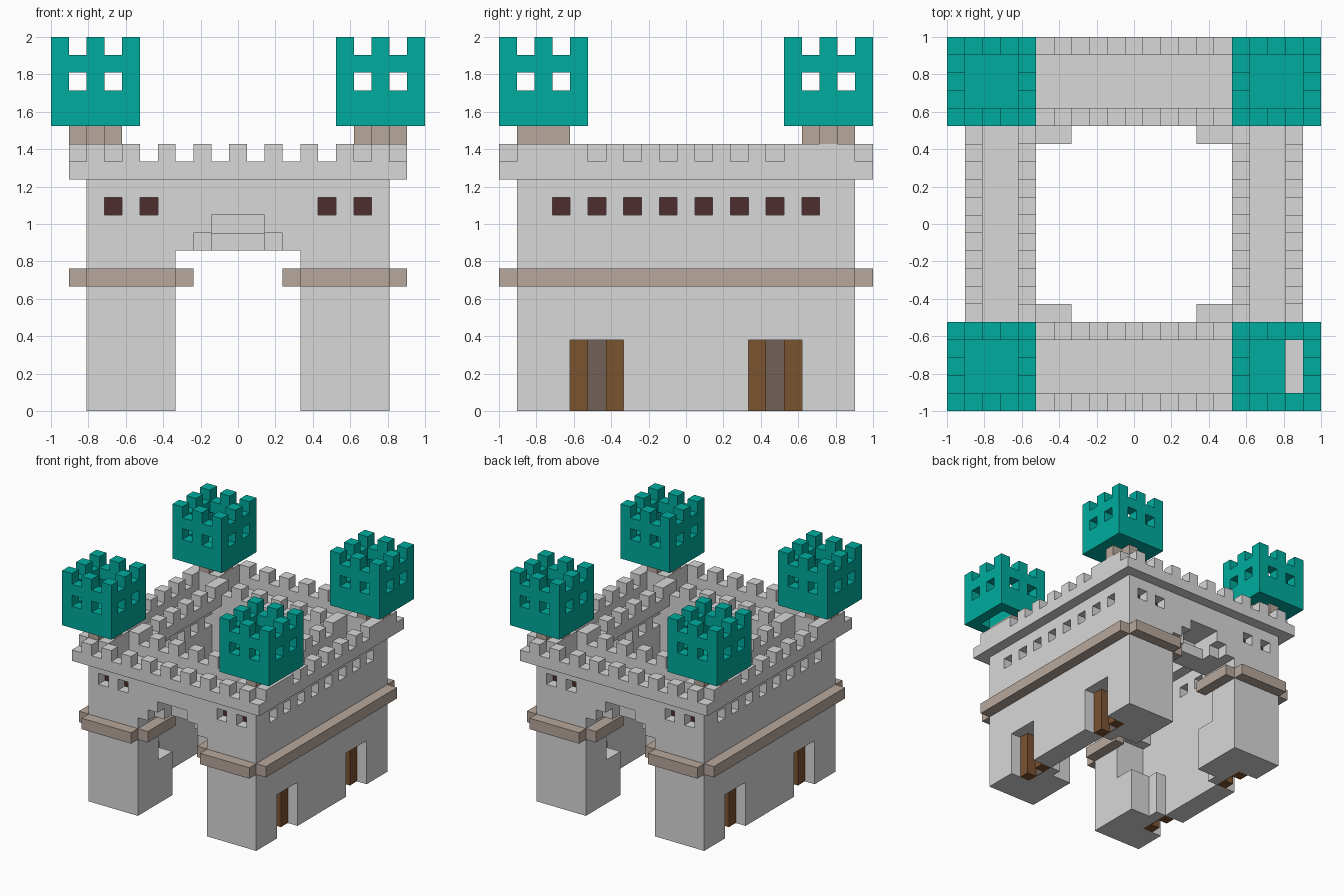
import bpy, bmesh
from mathutils import Vector

cube = bpy.data.objects.get("Cube")
if cube:
    bpy.data.objects.remove(cube, do_unlink=True)

N = 21                 # the castle sits on a 21-step block grid
U = 2 / N


def material(name, rgb):
    lin = [((c / 255 + 0.055) / 1.055) ** 2.4 if c > 10 else c / 255 / 12.92 for c in rgb]
    m = bpy.data.materials.new(name)
    m.use_nodes = True
    m.diffuse_color = (*lin, 1)
    bsdf = m.node_tree.nodes["Principled BSDF"]
    bsdf.inputs["Base Color"].default_value = (*lin, 1)
    bsdf.inputs["Roughness"].default_value = 0.8
    return m


STONE = material("light grey stone", (216, 216, 216))
TRIM = material("taupe stone", (183, 167, 156))
TEAL = material("teal", (0, 172, 159))
WOOD = material("brown wood", (123, 83, 48))
DARKWOOD = material("grey brown wood", (112, 97, 88))
GLASS = material("dark maroon", (79, 45, 46))


def box(x0, x1, y0, y1, z0, z1):
    """Set of grid blocks filling a box."""
    return {(x, y, z) for x in range(x0, x1) for y in range(y0, y1) for z in range(z0, z1)}


def mirror(cells, in_x=True, in_y=True):
    """Add the mirror image left to right and front to back."""
    if in_x:
        cells = cells | {(N - 1 - x, y, z) for x, y, z in cells}
    if in_y:
        cells = cells | {(x, N - 1 - y, z) for x, y, z in cells}
    return cells


def build(name, cells, mat):
    """Skin the outside of a set of blocks and merge the flat faces."""
    bm = bmesh.new()
    verts = {}

    def vert(p):
        if p not in verts:
            verts[p] = bm.verts.new(((p[0] - N / 2) * U, (p[1] - N / 2) * U, p[2] * U))
        return verts[p]

    for c in sorted(cells):
        for axis in range(3):
            a, b = (axis + 1) % 3, (axis + 2) % 3
            for side in (0, 1):
                n = list(c)
                n[axis] += 1 if side else -1
                if tuple(n) in cells:
                    continue
                loop = []
                for da, db in ((0, 0), (1, 0), (1, 1), (0, 1)):
                    p = list(c)
                    p[axis] += side
                    p[a] += da
                    p[b] += db
                    loop.append(vert(tuple(p)))
                bm.faces.new(loop if side else loop[::-1])
    bmesh.ops.dissolve_limit(bm, angle_limit=0.01, verts=bm.verts[:], edges=bm.edges[:])
    me = bpy.data.meshes.new(name)
    bm.to_mesh(me)
    bm.free()
    me.materials.append(mat)
    bpy.context.collection.objects.link(bpy.data.objects.new(name, me))


def plate(name, centre, size, mat):
    """Thin box placed in grid units."""
    bm = bmesh.new()
    bmesh.ops.create_cube(bm, size=1)
    for v in bm.verts:
        v.co = Vector([(centre[i] + v.co[i] * size[i] - (N / 2 if i < 2 else 0)) * U for i in range(3)])
    me = bpy.data.meshes.new(name)
    bm.to_mesh(me)
    bm.free()
    me.materials.append(mat)
    bpy.context.collection.objects.link(bpy.data.objects.new(name, me))


# --- Walls: thin side walls, gate walls thicker above, wide feet at the corners
side_wall = mirror(box(2, 4, 1, 20, 0, 13), in_y=False)
gate_wall = mirror(box(2, 19, 1, 4, 0, 13) | box(4, 17, 4, 5, 8, 13), in_x=False)
feet = mirror(box(2, 7, 1, 6, 0, 4) | box(4, 5, 6, 7, 0, 4))
walls = side_wall | gate_wall | feet

# Gateways with a stepped recess above
walls -= mirror(box(7, 14, 0, 6, 0, 9), in_x=False)
walls -= mirror(box(8, 13, 1, 2, 9, 10) | box(9, 12, 1, 3, 9, 10) | box(9, 12, 1, 4, 10, 11), in_x=False)

# Door recesses
walls -= mirror(box(2, 4, 4, 7, 0, 4))

# Window openings
front_windows = (3, 5, 15, 17)
side_windows = range(3, 18, 2)
for x in front_windows:
    walls -= mirror(box(x, x + 1, 1, 2, 11, 12), in_x=False)
for y in side_windows:
    walls -= mirror(box(2, 3, y, y + 1, 11, 12), in_y=False)
for y in range(5, 16, 2):
    walls -= mirror(box(3, 4, y, y + 1, 11, 12), in_y=False)
build("walls", walls, STONE)

# Window panes at the back of each opening
for x in front_windows:
    for y in (1.97, N - 1.97):
        plate("gate_wall_window", (x + 0.5, y, 11.5), (1, 0.06, 1), GLASS)
for y in side_windows:
    for x in (2.97, N - 2.97):
        plate("side_wall_window", (x, y + 0.5, 11.5), (0.06, 1, 1), GLASS)

# --- Outer parapet, overhanging the walls, with merlons
ring = box(1, 20, 0, 21, 13, 14) - box(2, 19, 1, 20, 13, 14)
for x in range(2, 19, 2):
    ring |= mirror({(x, 0, 14)}, in_x=False)
for y in range(2, 19, 2):
    ring |= mirror({(1, y, 14)}, in_y=False)
build("outer_parapet", ring, STONE)

# --- Inner parapet round the courtyard, with merlons staggered on the sides
inner = box(4, 17, 4, 17, 13, 14) - box(5, 16, 5, 16, 13, 14)
for x in range(4, 17, 2):
    inner |= mirror({(x, 4, 14)}, in_x=False)
for y in range(5, 16, 2):
    inner |= mirror({(4, y, 14)}, in_y=False)
build("inner_parapet", inner, STONE)

# --- Ledge strips with open corners, turning into the gateways
ledge = box(1, 2, 1, 20, 7, 8) | box(2, 7, 0, 1, 7, 8) | box(7, 8, 1, 5, 7, 8)
build("ledge", mirror(ledge), TRIM)

# --- Doors: two side posts and a deeper middle panel
posts = box(3, 4, 4, 5, 0, 4) | box(3, 4, 6, 7, 0, 4)
build("door_posts", mirror(posts), WOOD)
for x in (3.97, N - 3.97):
    for y in (5.5, N - 5.5):
        plate("door_panel", (x, y, 2), (0.06, 1, 4), DARKWOOD)

# --- Corner towers
build("tower_bases", mirror(box(1, 4, 1, 4, 13, 15)), STONE)

necks = mirror(box(1, 4, 2, 3, 15, 16) | box(2, 3, 1, 4, 15, 16))
necks -= box(19, 20, 1, 4, 15, 16)
build("tower_necks", necks, TRIM)

tower = box(0, 5, 0, 5, 16, 21) - box(1, 4, 1, 4, 17, 21)
for i in (1, 3):
    for z in (18, 20):
        tower -= box(i, i + 1, 0, 5, z, z + 1) | box(0, 5, i, i + 1, z, z + 1)
for name, sx, sy in (("front_right", 0, 0), ("front_left", 1, 0),
                     ("back_right", 0, 1), ("back_left", 1, 1)):
    cells = {(x + 16 * sx, y + 16 * sy, z) for x, y, z in tower}
    if name == "front_left":
        cells -= box(19, 20, 1, 4, 16, 17)      # hatch in the floor
    build(name + "_tower", cells, TEAL)
